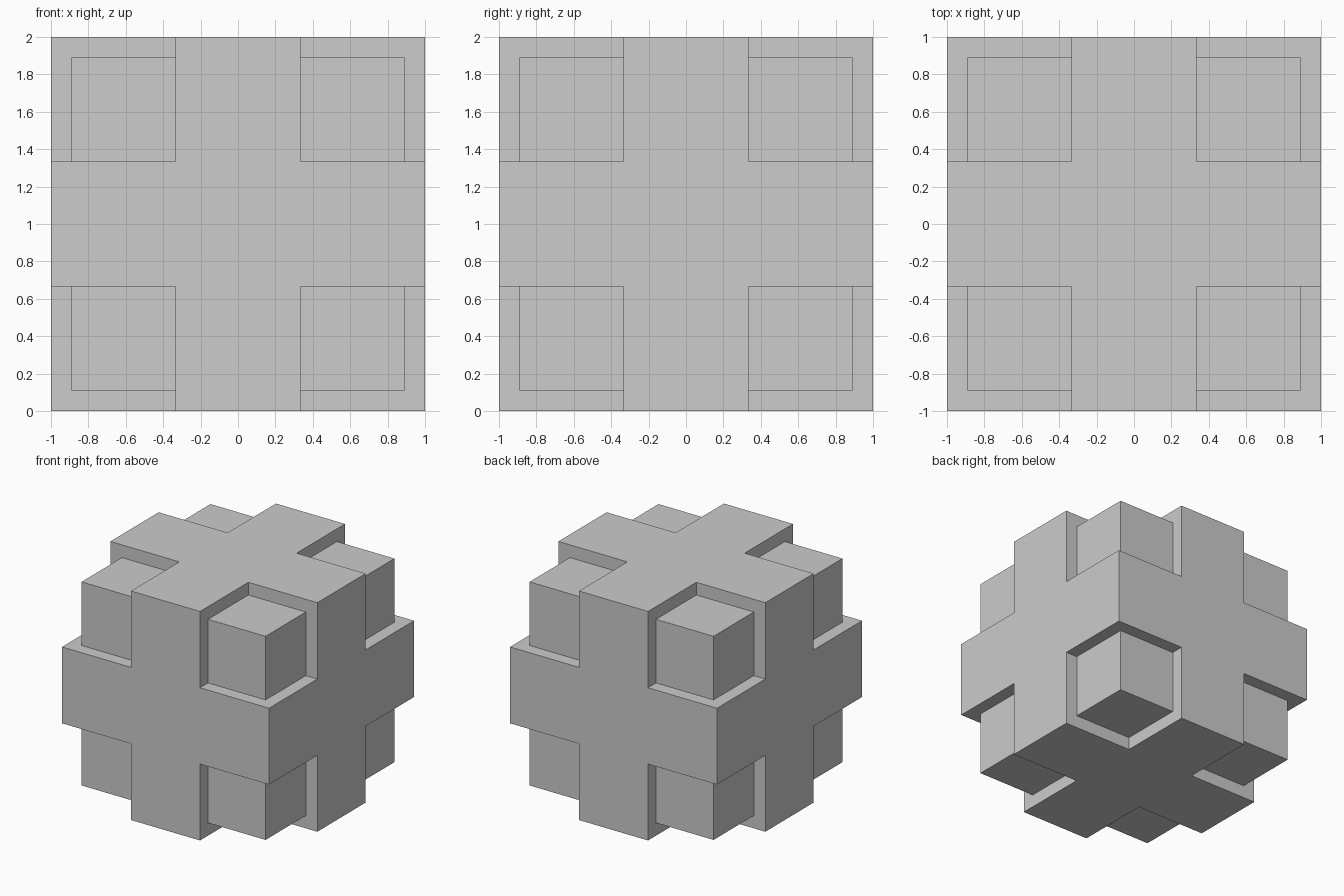
import bpy
import bmesh
from itertools import product

if "Cube" in bpy.data.objects:
    bpy.data.objects.remove(bpy.data.objects["Cube"])

ARM = 1 / 3      # half width of the cross arms
CORE = 8 / 9     # half size of the recessed corner blocks
CUTS = [-1, -CORE, -ARM, ARM, CORE, 1]


def filled(cell):
    """A cell is solid inside any cross slab or inside the core cube."""
    if min(cell) < 0 or max(cell) > 4:
        return False
    return 2 in cell or all(1 <= c <= 3 for c in cell)


# Outer shell: one face wherever a solid cell meets an empty one
bm = bmesh.new()
verts = {}


def vert(i):
    if i not in verts:
        verts[i] = bm.verts.new((CUTS[i[0]], CUTS[i[1]], CUTS[i[2]] + 1))
    return verts[i]


for cell in product(range(5), repeat=3):
    if not filled(cell):
        continue
    for axis, side in product(range(3), (0, 1)):
        neighbour = list(cell)
        neighbour[axis] += 2 * side - 1
        if filled(tuple(neighbour)):
            continue
        u, v = (axis + 1) % 3, (axis + 2) % 3
        corners = []
        for du, dv in ((0, 0), (1, 0), (1, 1), (0, 1)):
            p = list(cell)
            p[axis] += side
            p[u] += du
            p[v] += dv
            corners.append(vert(tuple(p)))
        bm.faces.new(corners if side else corners[::-1])

# Merge the flat patches into whole cross and ledge faces
bmesh.ops.dissolve_limit(bm, angle_limit=0.01, verts=bm.verts[:], edges=bm.edges[:])
bmesh.ops.recalc_face_normals(bm, faces=bm.faces[:])
mesh = bpy.data.meshes.new("notched_cube")
bm.to_mesh(mesh)
bm.free()

# Single grey colour
grey = bpy.data.materials.new("light grey")
grey.diffuse_color = (0.604, 0.604, 0.604, 1)
grey.use_nodes = True
grey.node_tree.nodes["Principled BSDF"].inputs["Base Color"].default_value = grey.diffuse_color
mesh.materials.append(grey)
bpy.context.collection.objects.link(bpy.data.objects.new("notched_cube", mesh))
